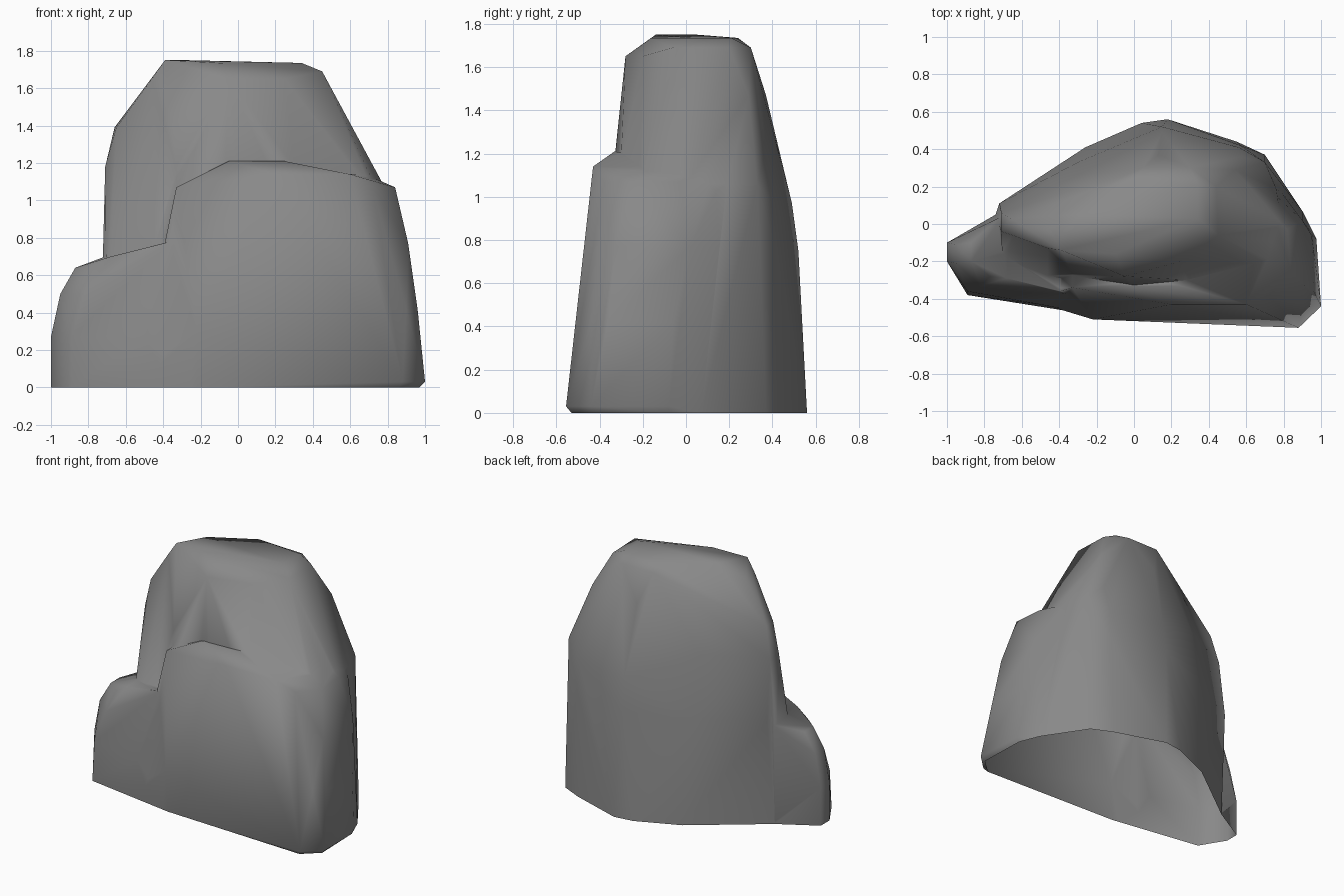
import bpy, bmesh

if "Cube" in bpy.data.objects:
    bpy.data.objects.remove(bpy.data.objects["Cube"])


def hull(name, rings):
    """Convex stone chunk from rings of points: [(height, [(x, y), ...])]"""
    bm = bmesh.new()
    for z, ring in rings:
        for x, y in ring:
            bm.verts.new((x, y, z))
    bmesh.ops.convex_hull(bm, input=bm.verts)
    bmesh.ops.delete(bm, geom=[v for v in bm.verts if not v.link_faces], context='VERTS')
    bmesh.ops.recalc_face_normals(bm, faces=bm.faces)
    me = bpy.data.meshes.new(name)
    bm.to_mesh(me)
    bm.free()
    ob = bpy.data.objects.new(name, me)
    bpy.context.collection.objects.link(ob)
    return ob


def union(ob, other):
    bpy.context.view_layer.objects.active = ob
    m = ob.modifiers.new("join", 'BOOLEAN')
    m.operation, m.solver, m.object = 'UNION', 'EXACT', other
    bpy.ops.object.modifier_apply(modifier=m.name)
    bpy.data.objects.remove(other)


# Tall rear block
rock = hull("rock", [
    (0.0, [(-.74, .05), (-.7, -.3), (.7, -.4), (.9, .07), (.76, .2), (.7, .37),
           (.55, .44), (.18, .56), (.04, .54), (-.26, .41)]),
    (0.75, [(-.72, .11), (-.3, .33), (.15, .52), (.57, .42)]),
    (0.97, [(.15, .49), (.56, .41)]),
    (1.06, [(.7, .33), (.76, .19), (.79, 0), (.74, -.2)]),
    (1.18, [(-.71, .06), (-.71, -.04), (-.33, -.26), (0, -.33), (.3, -.3),
            (.67, -.08), (.67, .22), (.57, .36), (.15, .42), (-.3, .26)]),
    (1.39, [(-.66, .03), (-.65, -.06), (-.05, -.29), (.4, -.2), (.58, 0)]),
    (1.47, [(.54, .29), (.13, .37)]),
    (1.65, [(-.46, -.02), (-.46, -.13), (-.05, -.28), (.25, -.2)]),
    (1.69, [(.45, -.06), (.44, .2), (.3, .3), (.05, .3)]),
    (1.735, [(.34, .03), (.34, .21), (0, .24), (-.1, -.16)]),
    (1.75, [(-.39, -.14), (-.28, .05)]),
])

# Front slab with its sloping shelf
slab = hull("front_slab", [
    (0.0, [(-.55, -.41), (-.22, -.49), (.15, -.47), (.37, -.49), (.86, -.53), (.97, -.43),
           (.96, -.08), (.9, .07), (.72, .25)]),
    (0.03, [(.88, -.555), (1, -.44), (.975, -.08)]),
    (0.3, [(-.22, -.51), (.15, -.51), (.37, -.5)]),
    (0.42, [(.9, -.44), (.96, -.36), (.95, -.06)]),
    (0.77, [(.91, -.33), (.9, .02), (.78, .18)]),
    (1.07, [(-.33, -.34), (-.33, -.1), (.72, -.38), (.84, -.25), (.82, -.03), (.75, .16)]),
    (1.14, [(.2, -.43), (.6, -.43), (.68, 0)]),
    (1.21, [(-.05, -.33), (.25, -.33)]),
])

# Low shoulder on the left
shoulder = hull("left_shoulder", [
    (0.0, [(-1, -.1), (-1, -.2), (-.89, -.38), (-.55, -.43), (-.2, -.49), (-.72, .06), (-.2, .1)]),
    (0.27, [(-1, -.1), (-1, -.2), (-.89, -.36), (-.5, -.43)]),
    (0.5, [(-.95, -.11), (-.95, -.21), (-.82, -.33)]),
    (0.64, [(-.87, -.1), (-.87, -.2), (-.77, -.28)]),
    (0.7, [(-.71, .04), (-.68, -.29)]),
    (0.78, [(-.36, -.38), (-.36, 0)]),
])
union(rock, slab)
union(rock, shoulder)

# Open underside, as the stone is a shell
bm = bmesh.new()
bm.from_mesh(rock.data)
bmesh.ops.remove_doubles(bm, verts=bm.verts, dist=.015)
under = [f for f in bm.faces if max(v.co.z for v in f.verts) < .005]
bmesh.ops.delete(bm, geom=under, context='FACES')
bm.to_mesh(rock.data)
bm.free()

# Dark grey stone
mat = bpy.data.materials.new("stone")
mat.diffuse_color = (.25, .25, .25, 1)
mat.use_nodes = True
mat.node_tree.nodes["Principled BSDF"].inputs["Base Color"].default_value = mat.diffuse_color
rock.data.materials.clear()
rock.data.materials.append(mat)

# Soft shading all over
for o in bpy.context.selected_objects:
    o.select_set(False)
rock.select_set(True)
bpy.context.view_layer.objects.active = rock
bpy.ops.object.shade_smooth_by_angle(angle=1.4)
